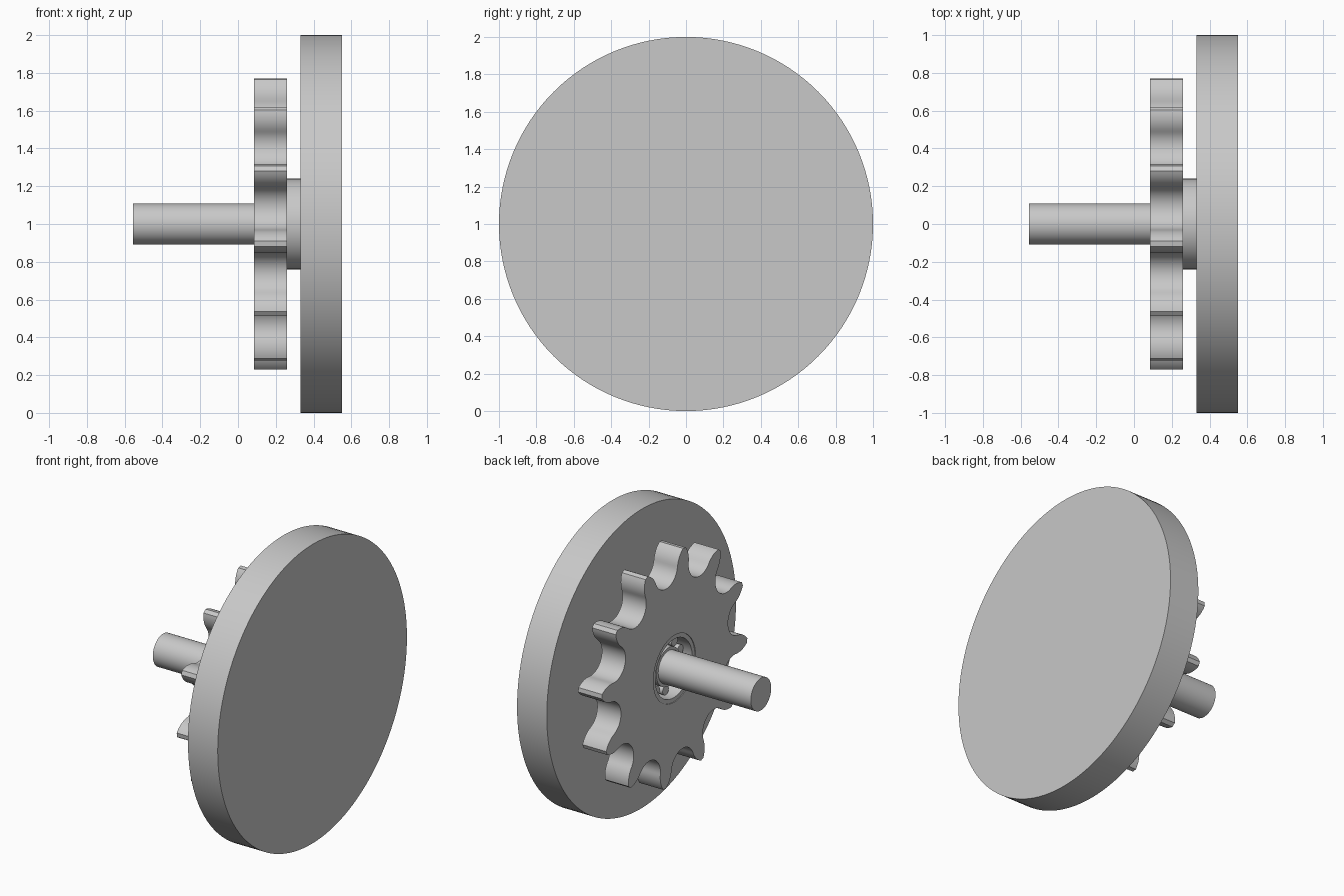
import bpy
import bmesh
from math import sin, cos, radians, pi

if "Cube" in bpy.data.objects:
    bpy.data.objects.remove(bpy.data.objects["Cube"], do_unlink=True)

steel = bpy.data.materials.new("light grey metal")
steel.use_nodes = True
GREY = (0.58, 0.58, 0.58, 1)
steel.diffuse_color = GREY
steel.node_tree.nodes["Principled BSDF"].inputs["Base Color"].default_value = GREY


def loft(name, rings, closed=False):
    """Bridge rings of (x, [(y, z), ...]); cap both ends unless closed."""
    bm = bmesh.new()
    loops = [[bm.verts.new((x, y, z + 1)) for y, z in pts] for x, pts in rings]
    count = len(loops[0])
    pairs = list(zip(loops, loops[1:]))
    if closed:
        pairs.append((loops[-1], loops[0]))
    else:
        bm.faces.new(loops[0])
        bm.faces.new(loops[-1])
    for a, b in pairs:
        for i in range(count):
            j = (i + 1) % count
            bm.faces.new((a[i], a[j], b[j], b[i]))
    bmesh.ops.recalc_face_normals(bm, faces=bm.faces)
    mesh = bpy.data.meshes.new(name)
    bm.to_mesh(mesh)
    bm.free()
    mesh.materials.append(steel)
    obj = bpy.data.objects.new(name, mesh)
    bpy.context.collection.objects.link(obj)
    bpy.ops.object.select_all(action="DESELECT")
    obj.select_set(True)
    bpy.context.view_layer.objects.active = obj
    bpy.ops.object.shade_smooth_by_angle(angle=radians(30))
    return obj


def circle(r, count, start=0.0, cy=0.0, cz=0.0):
    angles = [start + 2 * pi * i / count for i in range(count)]
    return [(cy - r * sin(a), cz + r * cos(a)) for a in angles]


def turned(name, profile, count=64, closed=False):
    return loft(name, [(x, circle(r, count)) for x, r in profile], closed)


def arc(cu, cv, r, start, end, steps):
    angles = [radians(start + (end - start) * i / steps) for i in range(steps + 1)]
    return [(cu + r * cos(a), cv + r * sin(a)) for a in angles]


# Toothed wheel outline: round roller valleys, convex flanks, narrow tips
TEETH = 12
PITCH_RADIUS = 0.69
half = pi / TEETH
seat_u, seat_v = PITCH_RADIUS * sin(half), PITCH_RADIUS * cos(half)
valley = arc(seat_u, seat_v, seat_u - 0.06, 255, 180, 12)
flank = arc(-0.09, seat_v, 0.15, 0, 46, 8)
side = valley + flank[1:]
tooth = [(-u, v) for u, v in side] + side[:0:-1]
outline = []
phase = radians(7.8)
for k in range(TEETH):
    a = phase + 2 * half * k
    outline += [(-(v * sin(a) + u * cos(a)), v * cos(a) - u * sin(a)) for u, v in tooth]
bore = circle(0.223, len(outline), phase - half)
loft("toothed_wheel",
     [(0.085, bore), (0.085, outline), (0.26, outline), (0.26, bore)], closed=True)

# Large disc
turned("large_disc", [(0.33, 1), (0.55, 1)], 128)

# Sleeve lining the bore, widening into the spacer behind the wheel
turned("bearing_sleeve",
       [(0.09, 0.195), (0.09, 0.223), (0.26, 0.223), (0.26, 0.24),
        (0.33, 0.24), (0.33, 0.195)], closed=True)

# Shaft with a shoulder inside the bore
turned("shaft", [(-0.555, 0.108), (0.13, 0.108), (0.13, 0.128), (0.33, 0.128)])

# Bearing rollers around the shoulder
ROLLERS = 10
for k in range(ROLLERS):
    a = 2 * pi * k / ROLLERS
    spot = circle(0.033, 16, 0, 0.161 * sin(a), 0.161 * cos(a))
    loft("bearing_roller", [(0.15, spot), (0.33, spot)])
